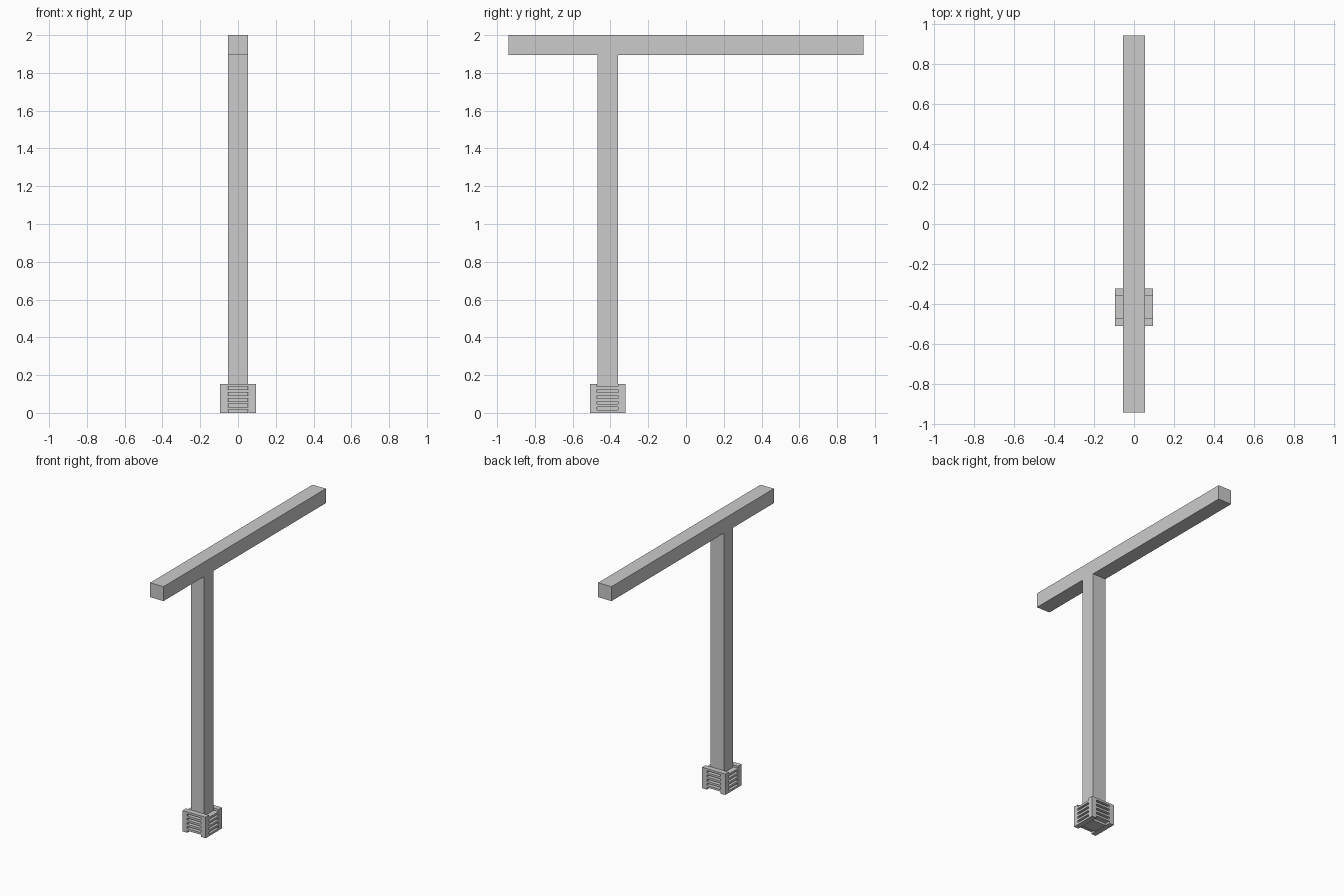
import bpy

if "Cube" in bpy.data.objects:
    bpy.data.objects.remove(bpy.data.objects["Cube"])

def box(name, x, y, z):
    """Axis-aligned box from (min, max) pairs."""
    bpy.ops.mesh.primitive_cube_add(size=1, location=[sum(r) / 2 for r in (x, y, z)])
    ob = bpy.context.object
    ob.name = name
    ob.scale = [r[1] - r[0] for r in (x, y, z)]
    bpy.ops.object.transform_apply(location=False, rotation=False, scale=True)
    return ob

H = 0.054            # half thickness of post and beam
CY = -0.415          # y centre of the post and base
OUT, IN = 0.094, 0.056   # outer and inner half widths of the base crib
LAYERS, TOP = 10, 0.154
STEP = TOP / LAYERS

# Top beam and upright post
box("top_beam", (-H, H), (-0.941, 0.941), (1.894, 2.0))
box("post", (-H, H), (CY - H, CY + H), (0, 1.894))

# Solid corners where the crib slats cross
for sx in (-1, 1):
    for sy in (-1, 1):
        box("base_corner", sorted((sx * IN, sx * OUT)),
            sorted((CY + sy * IN, CY + sy * OUT)), (0, TOP))

# Slats alternate direction layer by layer
for i in range(LAYERS):
    z = (i * STEP, (i + 1) * STEP)
    for s in (-1, 1):
        near = sorted((s * IN, s * OUT))
        if i % 2:
            box("base_slat_x", (-IN, IN), [CY + v for v in near], z)
        else:
            box("base_slat_y", near, (CY - IN, CY + IN), z)
